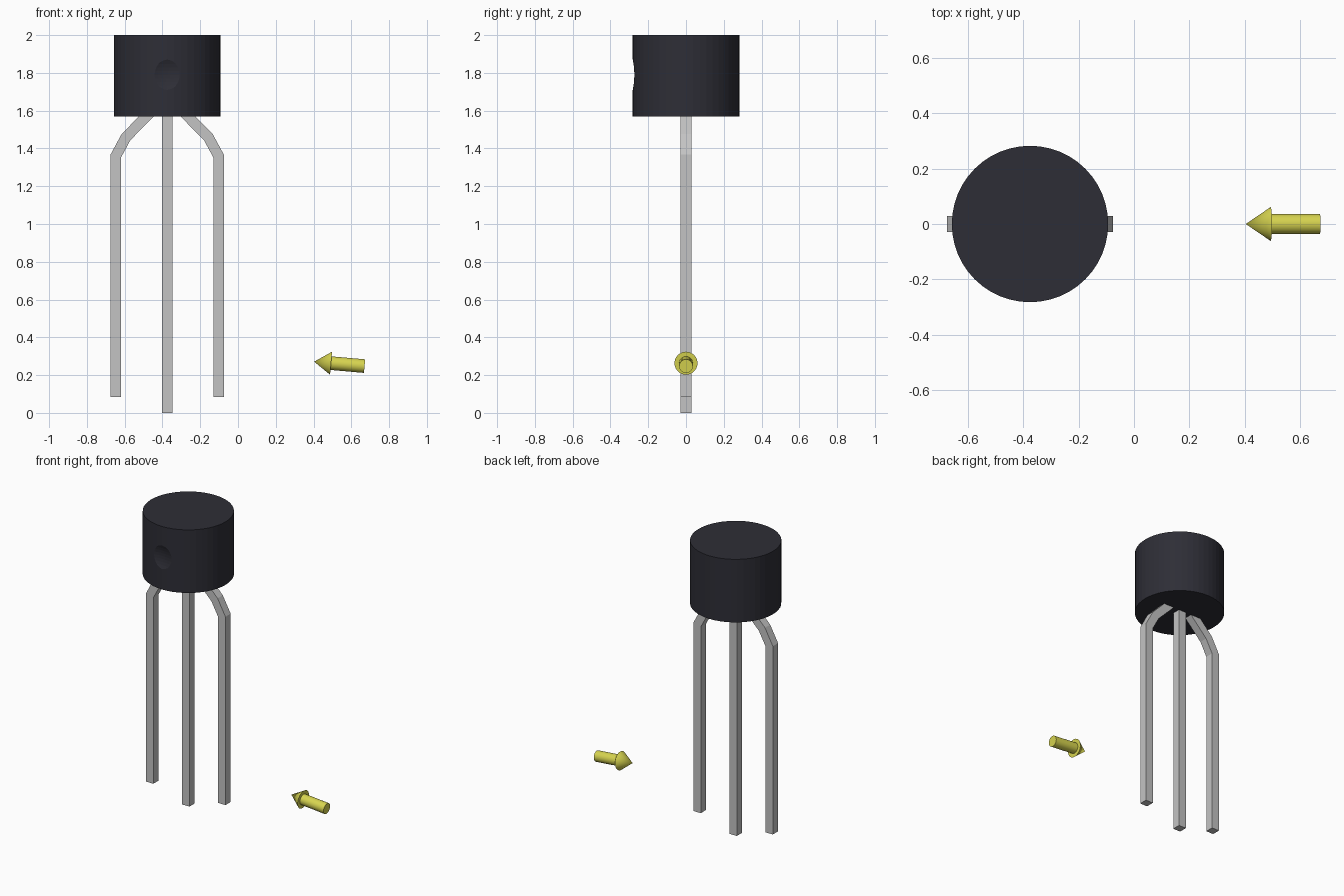
import bpy, bmesh, math
from mathutils import Vector

if "Cube" in bpy.data.objects:
    bpy.data.objects.remove(bpy.data.objects["Cube"])

CX = -0.375          # axis of the component
BODY_R, BODY_Z0, BODY_Z1 = 0.282, 1.57, 2.0


def material(name, rgb):
    m = bpy.data.materials.new(name)
    m.diffuse_color = (*rgb, 1)
    m.use_nodes = True
    m.node_tree.nodes["Principled BSDF"].inputs["Base Color"].default_value = m.diffuse_color
    return m


black = material("black plastic", (0.027, 0.027, 0.037))
silver = material("silver metal", (0.55, 0.55, 0.55))
yellow = material("yellow", (0.68, 0.66, 0.08))


def smooth(obj, angle):
    bpy.ops.object.select_all(action='DESELECT')
    obj.select_set(True)
    bpy.context.view_layer.objects.active = obj
    bpy.ops.object.shade_smooth_by_angle(angle=math.radians(angle))


def mesh_object(name, bm, mat):
    bmesh.ops.recalc_face_normals(bm, faces=bm.faces)
    me = bpy.data.meshes.new(name)
    bm.to_mesh(me)
    bm.free()
    me.materials.append(mat)
    obj = bpy.data.objects.new(name, me)
    bpy.context.collection.objects.link(obj)
    return obj


# Round body with a shallow dimple on the front
bpy.ops.mesh.primitive_cylinder_add(vertices=48, radius=BODY_R, depth=BODY_Z1 - BODY_Z0,
                                    location=(CX, 0, (BODY_Z0 + BODY_Z1) / 2))
body = bpy.context.object
body.name = "body"
body.data.materials.append(black)

bpy.ops.mesh.primitive_uv_sphere_add(segments=64, ring_count=32, radius=0.2,
                                     location=(CX, -0.265 - 0.2, 1.79))
cutter = bpy.context.object
cutter.name = "dimple_cutter"
cutter.scale.x = 1.15
cutter.data.materials.append(black)
cutter.hide_render = True
cutter.hide_set(True)
cut = body.modifiers.new("dimple", 'BOOLEAN')
cut.object = cutter
cut.operation = 'DIFFERENCE'
cut.solver = 'EXACT'
bpy.context.view_layer.update()
bpy.context.view_layer.objects.active = body
bpy.ops.object.modifier_apply(modifier=cut.name)
bpy.data.objects.remove(cutter)
smooth(body, 5)


# Square wire legs swept along a path in the x-z plane, with mitred bends
def leg(name, path, half=0.028):
    pts = [Vector(p) for p in path]
    bm = bmesh.new()
    rings = []
    for i, p in enumerate(pts):
        a = (p - pts[i - 1]).normalized() if i else (pts[1] - p).normalized()
        b = (pts[i + 1] - p).normalized() if i < len(pts) - 1 else a
        t = (a + b).normalized()
        n = Vector((t.y, -t.x)) * half / t.dot(a)
        rings.append([bm.verts.new((p.x + s * n.x, d * half, p.y + s * n.y))
                      for s, d in ((1, 1), (1, -1), (-1, -1), (-1, 1))])
    for r, q in zip(rings, rings[1:]):
        for k in range(4):
            bm.faces.new((r[k], r[(k + 1) % 4], q[(k + 1) % 4], q[k]))
    bm.faces.new(rings[0])
    bm.faces.new(rings[-1])
    return mesh_object(name, bm, silver)


leg("middle_leg", [(CX, 0), (CX, 1.6)])
for name, side in (("left_leg", -1), ("right_leg", 1)):
    leg(name, [(CX + side * x, z) for x, z in
               ((0.272, 0.083), (0.272, 1.36), (0.218, 1.46), (0.08, 1.60))])

# Pointer arrow, revolved from a profile of (distance from tip, radius)
bm = bmesh.new()
profile = [(0, 0), (0.09, 0.061), (0.09, 0.036), (0.268, 0.036), (0.268, 0)]
verts = [bm.verts.new((d, 0, r)) for d, r in profile]
edges = [bm.edges.new(e) for e in zip(verts, verts[1:])]
bmesh.ops.spin(bm, geom=verts + edges, axis=(1, 0, 0), cent=(0, 0, 0),
               angle=math.tau, steps=32)
bmesh.ops.remove_doubles(bm, verts=bm.verts, dist=1e-5)
arrow = mesh_object("arrow", bm, yellow)
arrow.location = (0.403, 0, 0.271)
arrow.rotation_euler.y = math.radians(5)
smooth(arrow, 30)
